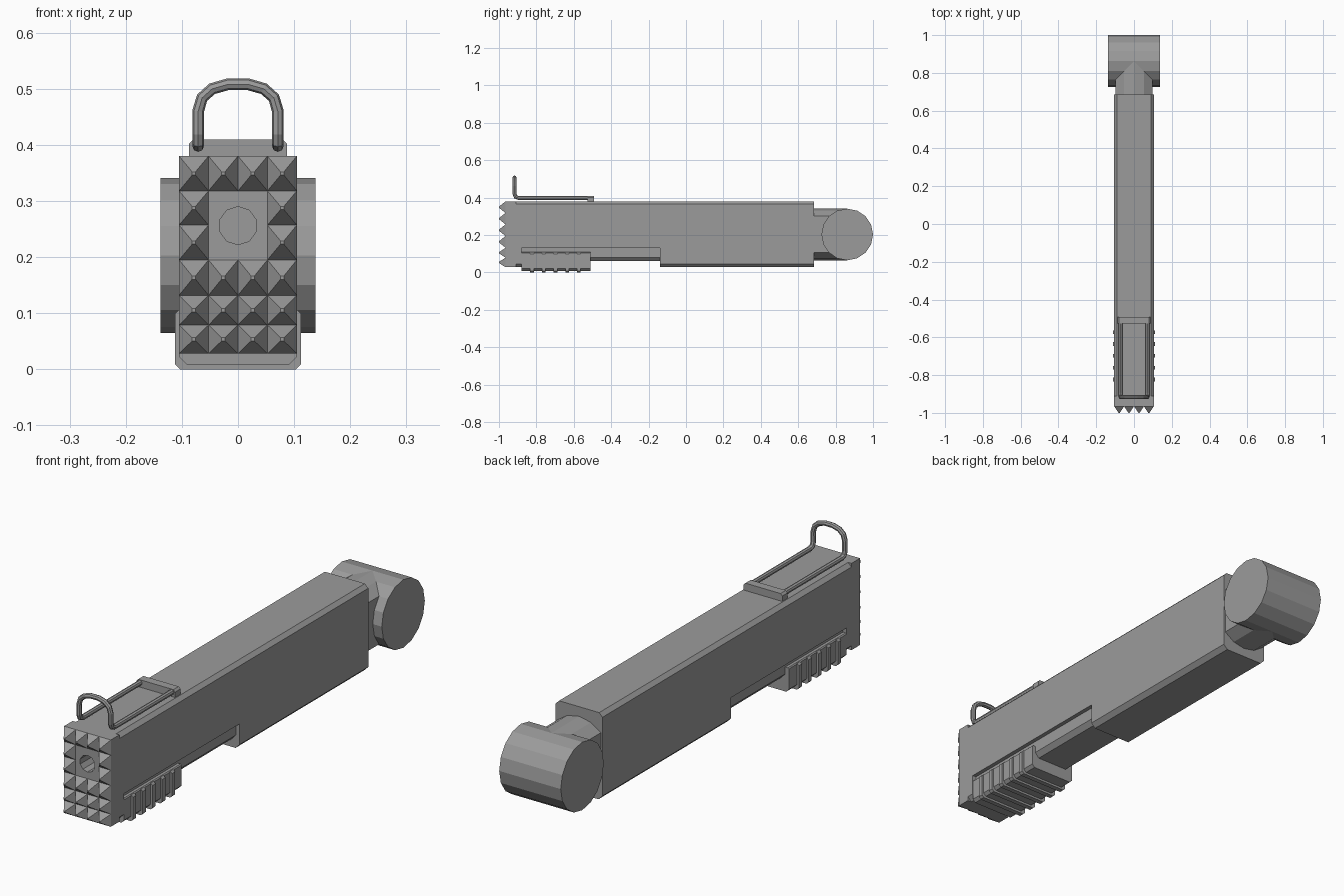
import bpy, bmesh, math

if "Cube" in bpy.data.objects:
    bpy.data.objects.remove(bpy.data.objects["Cube"])

grey = bpy.data.materials.new("gunmetal grey")
grey.diffuse_color = (0.33, 0.33, 0.33, 1)
grey.use_nodes = True
grey.node_tree.nodes["Principled BSDF"].inputs["Base Color"].default_value = grey.diffuse_color


def make(name, bm):
    bmesh.ops.recalc_face_normals(bm, faces=bm.faces)
    me = bpy.data.meshes.new(name)
    bm.to_mesh(me)
    bm.free()
    me.materials.append(grey)
    ob = bpy.data.objects.new(name, me)
    bpy.context.collection.objects.link(ob)
    return ob


def add_prism(bm, pts, y0, y1):
    """Extrude an x/z profile from y0 to y1."""
    a = [bm.verts.new((x, y0, z)) for x, z in pts]
    b = [bm.verts.new((x, y1, z)) for x, z in pts]
    bm.faces.new(a)
    bm.faces.new(b[::-1])
    n = len(pts)
    for i in range(n):
        j = (i + 1) % n
        bm.faces.new((a[i], b[i], b[j], a[j]))


def prism(name, pts, y0, y1):
    bm = bmesh.new()
    add_prism(bm, pts, y0, y1)
    return make(name, bm)


def box_profile(w, z0, z1, bot=0, top=0):
    """Symmetric rectangle with optional chamfers below and above."""
    right = [(w - bot, z0)] + ([(w, z0 + bot)] if bot else [])
    right += ([(w, z1 - top)] if top else []) + [(w - top, z1)]
    return right + [(-x, z) for x, z in reversed(right)]


def cut(ob, cutter):
    m = ob.modifiers.new("cut", 'BOOLEAN')
    m.operation, m.solver, m.object = 'DIFFERENCE', 'EXACT', cutter
    bpy.context.view_layer.objects.active = ob
    bpy.ops.object.modifier_apply(modifier=m.name)


# Main body and squared front block
body = prism("body", box_profile(0.105, 0.028, 0.38, 0.018, 0.015), -0.91, 0.685)
front = prism("front_block", box_profile(0.105, 0.028, 0.38), -0.965, -0.91)

# Underside recess leaving a narrow keel
half = [(0.2, -0.1), (0.2, 0.13), (0.088, 0.13), (0.088, 0.08), (0.07, 0.06)]
recess = prism("recess_cutter", half + [(-x, z) for x, z in reversed(half)], -0.88, -0.14)
cut(body, recess)

# Round hole in the front
hole = prism("hole_cutter", [(0.034 * math.sin(i * math.tau / 10), 0.256 + 0.034 * math.cos(i * math.tau / 10))
                             for i in range(10)], -1.1, -0.86)
cut(front, hole)
cut(body, hole)
for c in (recess, hole):
    bpy.data.objects.remove(c)

# Pyramid studs on the front, leaving the middle panel free
bm = bmesh.new()
rows = [0.38, 0.318, 0.257, 0.195, 0.132, 0.079, 0.028]
for r in range(6):
    for c in range(4):
        if r in (1, 2) and c in (1, 2):
            continue
        x0 = -0.105 + 0.0525 * c
        x1, z1, z0 = x0 + 0.0525, rows[r], rows[r + 1]
        cx, cz, t = (x0 + x1) / 2, (z0 + z1) / 2, 0.003
        base = [bm.verts.new((x, -0.965, z)) for x, z in ((x0, z0), (x1, z0), (x1, z1), (x0, z1))]
        tip = [bm.verts.new((cx + sx * t, -1.0, cz + sz * t))
               for sx, sz in ((-1, -1), (1, -1), (1, 1), (-1, 1))]
        bm.faces.new(tip)
        bm.faces.new(base[::-1])
        for i in range(4):
            j = (i + 1) % 4
            bm.faces.new((base[i], base[j], tip[j], tip[i]))
make("front_studs", bm)

# Sliding grip with five ribs
bm = bmesh.new()
add_prism(bm, box_profile(0.104, 0.009, 0.108, 0.012, 0.004), -0.88, -0.51)
for i in range(5):
    y = -0.823 + 0.0625 * i
    add_prism(bm, box_profile(0.112, 0.0, 0.107, 0.009, 0.008), y - 0.01, y + 0.01)
make("ribbed_grip", bm)

# Rear neck: a round bar with its sides trimmed flat
R, CY, CZ = 0.138, 0.862, 0.203
arc = [(R * math.sin(math.radians(a)), R * math.cos(math.radians(a))) for a in (-45, -22.5, 0, 22.5, 45)]
prism("rear_neck", [(x, CZ + z) for x, z in arc] + [(-x, CZ - z) for x, z in arc], 0.685, CY)

# Rear cross cylinder, 16 sides
bm = bmesh.new()
ring = [(CY + R * math.sin(i * math.tau / 16), CZ + R * math.cos(i * math.tau / 16)) for i in range(16)]
ends = [[bm.verts.new((s * R, y, z)) for y, z in ring] for s in (-1, 1)]
bm.faces.new(ends[0])
bm.faces.new(ends[1][::-1])
for i in range(16):
    j = (i + 1) % 16
    bm.faces.new((ends[0][i], ends[1][i], ends[1][j], ends[0][j]))
make("rear_cylinder", bm)

# Bent wire loop on top
left = [(-0.071, -0.51, 0.398), (-0.071, -0.895, 0.398), (-0.071, -0.911, 0.404),
        (-0.071, -0.917, 0.42), (-0.071, -0.917, 0.46), (-0.064, -0.917, 0.484),
        (-0.046, -0.917, 0.5), (-0.018, -0.917, 0.508)]
path = left + [(-x, y, z) for x, y, z in reversed(left)]
cu = bpy.data.curves.new("wire_loop", 'CURVE')
cu.dimensions = '3D'
cu.bevel_depth, cu.bevel_resolution, cu.use_fill_caps = 0.0105, 2, True
sp = cu.splines.new('POLY')
sp.points.add(len(path) - 1)
for p, co in zip(sp.points, path):
    p.co = (*co, 1)
sp.use_smooth = False
cu.materials.append(grey)
wire = bpy.data.objects.new("wire_loop", cu)
bpy.context.collection.objects.link(wire)
bpy.context.view_layer.objects.active = wire
wire.select_set(True)
bpy.ops.object.convert(target='MESH')

# Cross bar holding the wire ends
prism("wire_hinge_bar", box_profile(0.087, 0.376, 0.41, 0, 0.008), -0.527, -0.493)
